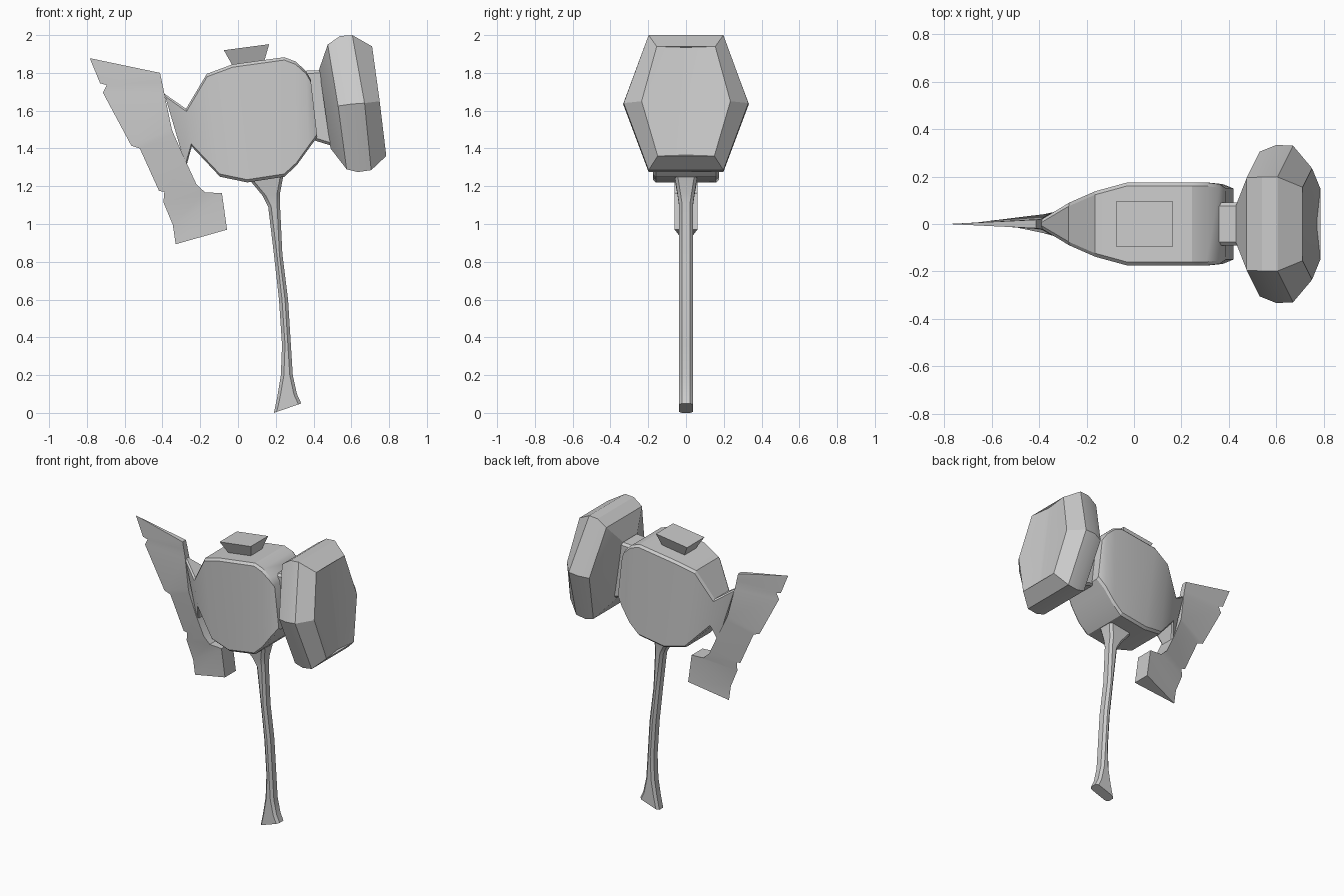
import bpy, bmesh
from math import radians


def loft(name, rings):
    """Skin a list of equal-length closed rings and cap both ends."""
    bm = bmesh.new()
    loops = [[bm.verts.new(p) for p in r] for r in rings]
    n = len(loops[0])
    for a, b in zip(loops, loops[1:]):
        for i in range(n):
            j = (i + 1) % n
            bm.faces.new((a[i], a[j], b[j], b[i]))
    bm.faces.new(loops[0])
    bm.faces.new(loops[-1])
    bmesh.ops.recalc_face_normals(bm, faces=bm.faces)
    me = bpy.data.meshes.new(name)
    bm.to_mesh(me)
    bm.free()
    ob = bpy.data.objects.new(name, me)
    bpy.context.collection.objects.link(ob)
    bpy.context.view_layer.objects.active = ob
    ob.select_set(True)
    bpy.ops.object.shade_smooth_by_angle(angle=radians(25))
    ob.select_set(False)
    return ob


def section(a, b, ha, hb, c):
    """Chamfered box section between xz points a and b, with half depths ha, hb."""
    dx, dz = b[0] - a[0], b[1] - a[1]
    f = c / (dx * dx + dz * dz) ** 0.5
    half = [(0, ha - c), (f, ha), (1 - f, hb), (1, hb - c)]
    pts = half + [(t, -h) for t, h in reversed(half)]
    return [(a[0] + dx * t, h, a[1] + dz * t) for t, h in pts]


# Body: top point, bottom point, half depths; starts at the blade neck
body = [((-.39, 1.69), (-.275, 1.30), .022, .05),
        ((-.275, 1.61), (-.245, 1.41), .09, .09),
        ((-.165, 1.795), (-.095, 1.25), .138, .15),
        ((-.03, 1.845), (.05, 1.22), .175, .175),
        ((.245, 1.883), (.245, 1.25), .175, .175),
        ((.305, 1.86), (.31, 1.31), .175, .175),
        ((.36, 1.81), (.375, 1.40), .168, .168),
        ((.385, 1.765), (.42, 1.46), .15, .15)]
loft("body", [section(a, b, h, k, .015) for a, b, h, k in body])

# Neck joining the body to the hammer head
loft("hammer_neck", [section(a, b, .09, .09, .015) for a, b in
                     [((.33, 1.81), (.38, 1.45)), ((.45, 1.815), (.51, 1.41))]])

# Hammer head: tilted hexagon rings (x, half depth, z) for top, middle, bottom
head = [((.43, .08, 1.82), (.46, .11, 1.61), (.49, .08, 1.40)),
        ((.475, .195, 1.95), (.53, .305, 1.625), (.575, .195, 1.29)),
        ((.54, .198, 1.995), (.60, .333, 1.635), (.635, .198, 1.275)),
        ((.605, .198, 2.0), (.67, .33, 1.64), (.705, .198, 1.285)),
        ((.71, .155, 1.94), (.75, .235, 1.65), (.785, .15, 1.36)),
        ((.697, .01, 1.935), (.733, .01, 1.65), (.77, .01, 1.365))]
loft("hammer_head", [[(x, y, z) for x, y, z in r] +
                     [(x, -y, z) for x, y, z in reversed(r)] for r in head])

# Notched blade: outer cutting edge, inner spine, spine half thickness
blade = [((-.785, 1.878), (-.413, 1.80), .018),
         ((-.73, 1.745), (-.402, 1.75), .02),
         ((-.695, 1.735), (-.397, 1.725), .02),
         ((-.715, 1.695), (-.39, 1.69), .022),
         ((-.565, 1.415), (-.35, 1.50), .045),
         ((-.52, 1.40), (-.34, 1.475), .05),
         ((-.418, 1.175), (-.28, 1.34), .06),
         ((-.39, 1.17), (-.22, 1.21), .06),
         ((-.395, 1.115), (-.175, 1.168), .06),
         ((-.345, .995), (-.085, 1.163), .06),
         ((-.33, .893), (-.058, .97), .06)]
loft("blade", [[(o[0], 0, o[1]), (i[0], t, i[1]), (i[0], -t, i[1])]
               for o, i, t in blade])

# Handle: left point, right point, half depth
handle = [((.19, 0), (.335, .05), .037),
          ((.207, .08), (.312, .10), .037),
          ((.227, .20), (.29, .20), .037),
          ((.233, .36), (.28, .36), .037),
          ((.217, .60), (.265, .60), .037),
          ((.19, .84), (.235, .84), .037),
          ((.16, 1.09), (.222, 1.11), .037),
          ((.13, 1.15), (.222, 1.16), .045),
          ((.06, 1.235), (.24, 1.255), .06)]
loft("handle", [section(a, b, h, h, .016) for a, b, h in handle])

# Flared cap on top of the body
cap = [((-.03, 1.84), (.14, 1.864), .06), ((-.075, 1.92), (.165, 1.952), .095)]
loft("top_cap", [[(a[0], -h, a[1]), (b[0], -h, b[1]), (b[0], h, b[1]), (a[0], h, a[1])]
                 for a, b, h in cap])
